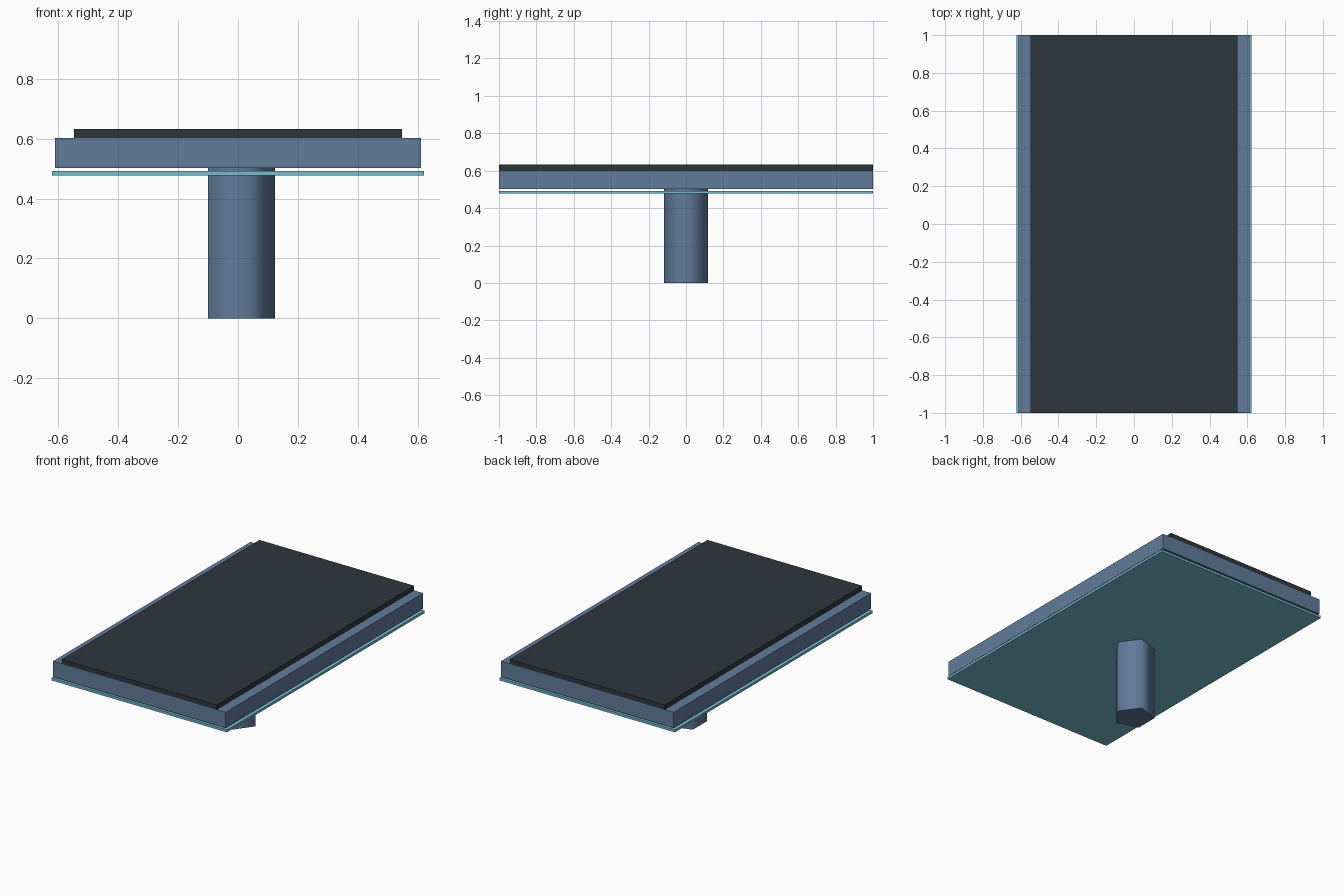
import bpy
import math

cube = bpy.data.objects.get("Cube")
if cube:
    bpy.data.objects.remove(cube, do_unlink=True)


def material(name, rgb):
    mat = bpy.data.materials.new(name)
    mat.use_nodes = True
    color = (*rgb, 1)
    mat.diffuse_color = color
    mat.node_tree.nodes["Principled BSDF"].inputs["Base Color"].default_value = color
    return mat


def slab(name, width, length, bottom, top, mat):
    """Rectangular plate centred on the column axis."""
    bpy.ops.mesh.primitive_cube_add(size=1, location=(0, 0, (bottom + top) / 2))
    obj = bpy.context.object
    obj.name = name
    obj.scale = (width, length, top - bottom)
    bpy.ops.object.transform_apply(location=False, rotation=False, scale=True)
    obj.data.materials.append(mat)
    return obj


steel = material("steel blue", (0.12, 0.20, 0.33))
asphalt = material("dark asphalt", (0.027, 0.037, 0.045))
cyan = material("light cyan", (0.18, 0.51, 0.64))

# Deck, road surface and thin light panel floating just below the deck
slab("deck", 1.224, 2, 0.502, 0.602, steel)
slab("road_surface", 1.096, 2, 0.602, 0.632, asphalt)
slab("light_panel", 1.244, 2, 0.477, 0.492, cyan)

# Five-sided support column with smooth sides and a corner towards +x
bpy.ops.mesh.primitive_cylinder_add(
    vertices=5, radius=0.123, depth=0.502, location=(0, 0, 0.251),
    rotation=(0, 0, -math.pi / 2))
column = bpy.context.object
column.name = "support_column"
bpy.ops.object.transform_apply(location=False, rotation=True, scale=False)
column.data.materials.append(steel)
bpy.ops.object.shade_smooth_by_angle(angle=math.radians(80))
